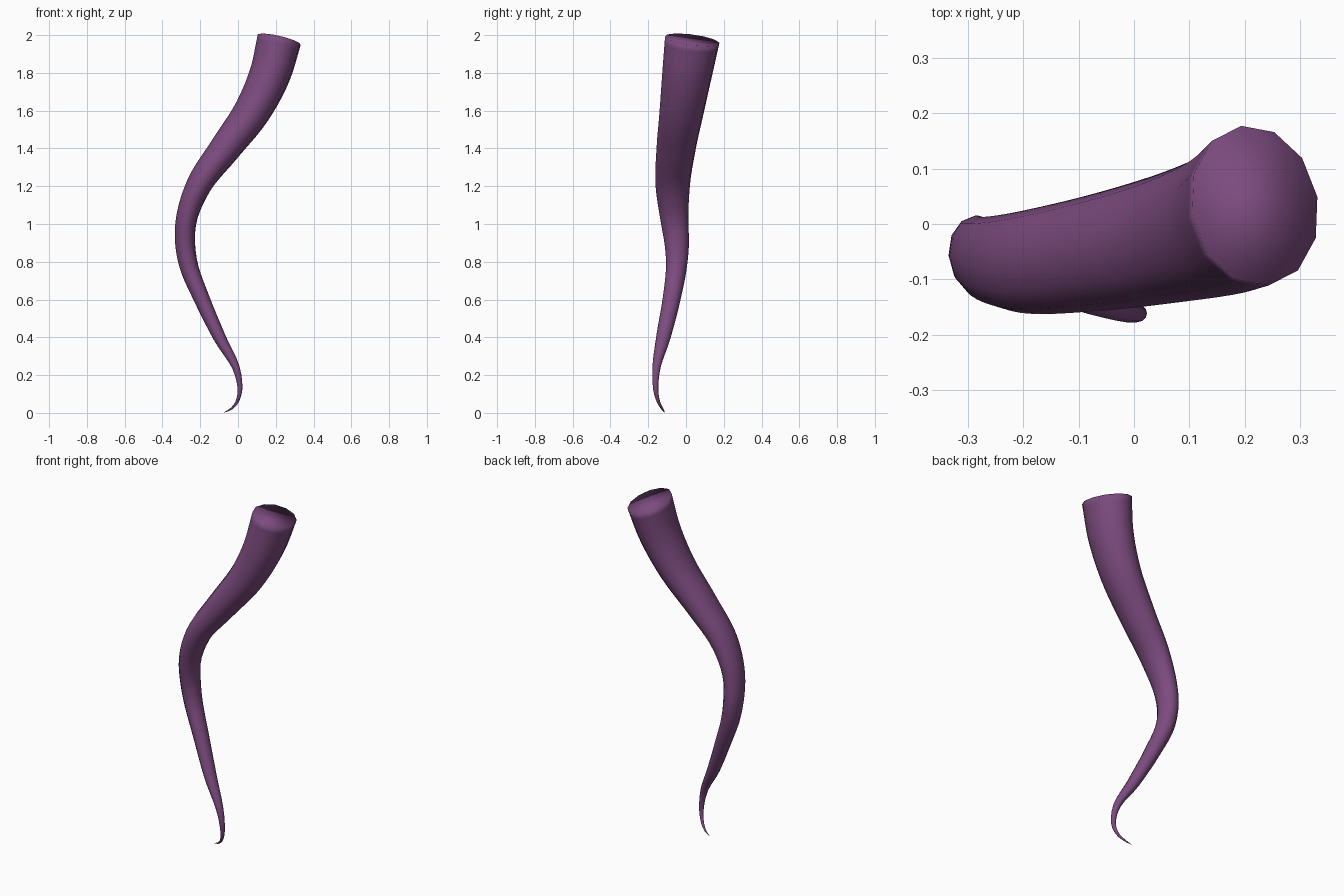
import bpy, bmesh, math
from mathutils import Vector

if "Cube" in bpy.data.objects:
    bpy.data.objects.remove(bpy.data.objects["Cube"])

# Centre line (x, y, z) with half thickness across x and across y, tip to root
PATH = [
    (-0.075, -0.112, 0.002, 0.001, 0.001),
    (-0.040, -0.124, 0.019, 0.005, 0.005),
    (-0.010, -0.142, 0.050, 0.008, 0.008),
    (0.008, -0.157, 0.100, 0.011, 0.012),
    (0.001, -0.160, 0.200, 0.017, 0.018),
    (-0.098, -0.120, 0.400, 0.033, 0.038),
    (-0.190, -0.077, 0.600, 0.042, 0.047),
    (-0.266, -0.049, 0.800, 0.050, 0.057),
    (-0.280, -0.049, 0.900, 0.053, 0.065),
    (-0.277, -0.059, 1.000, 0.055, 0.072),
    (-0.210, -0.070, 1.200, 0.067, 0.091),
    (-0.068, -0.052, 1.400, 0.083, 0.105),
    (0.077, -0.022, 1.600, 0.098, 0.119),
    (0.172, 0.007, 1.800, 0.110, 0.134),
    (0.218, 0.033, 1.975, 0.118, 0.147),
]
SIDES, STEPS = 12, 5


def spline(points, steps):
    """Catmull-Rom through all points, parametrised by distance."""
    p = [Vector(q) for q in points]
    p = [2 * p[0] - p[1]] + p + [2 * p[-1] - p[-2]]
    out = []
    for i in range(1, len(p) - 2):
        a, b, c, d = p[i - 1:i + 3]
        la, lb, lc = (b - a).length, (c - b).length, (d - c).length
        m0 = lb * ((b - a) / la * lb + (c - b) / lb * la) / (la + lb)
        m1 = lb * ((c - b) / lb * lc + (d - c) / lc * lb) / (lb + lc)
        for k in range(steps):
            t = k / steps
            out.append(b * (2*t**3 - 3*t**2 + 1) + m0 * (t**3 - 2*t**2 + t)
                       + c * (3*t**2 - 2*t**3) + m1 * (t**3 - t**2))
    return out + [p[-2]]


# Sweep an oval section along the centre line
samples = spline(PATH, STEPS)
bm = bmesh.new()
rings = []
for i, s in enumerate(samples):
    centre = Vector(s[:3])
    tangent = (Vector(samples[min(i + 1, len(samples) - 1)][:3])
               - Vector(samples[max(i - 1, 0)][:3])).normalized()
    across = Vector((0, 1, 0))
    across = (across - tangent * across.dot(tangent)).normalized()
    side = across.cross(tangent)
    twist = math.radians(8) * s[2] / 2
    ring = []
    for k in range(SIDES):
        a = 2 * math.pi * k / SIDES
        x, y = s[3] * math.cos(a), s[4] * math.sin(a)
        u = x * math.cos(twist) - y * math.sin(twist)
        v = x * math.sin(twist) + y * math.cos(twist)
        ring.append(bm.verts.new(centre + side * u + across * v))
    rings.append(ring)
for lower, upper in zip(rings, rings[1:]):
    for k in range(SIDES):
        n = (k + 1) % SIDES
        bm.faces.new((lower[k], lower[n], upper[n], upper[k]))

# Closed root and tip
bm.faces.new(rings[-1])
bm.faces.new(rings[0][::-1])
bmesh.ops.recalc_face_normals(bm, faces=bm.faces)
for f in bm.faces:
    f.smooth = True

mesh = bpy.data.meshes.new("tentacle")
bm.to_mesh(mesh)
bm.free()
tentacle = bpy.data.objects.new("tentacle", mesh)
bpy.context.collection.objects.link(tentacle)

purple = bpy.data.materials.new("purple")
purple.diffuse_color = (0.2, 0.07, 0.21, 1)
purple.use_nodes = True
purple.node_tree.nodes["Principled BSDF"].inputs["Base Color"].default_value = purple.diffuse_color
mesh.materials.append(purple)
